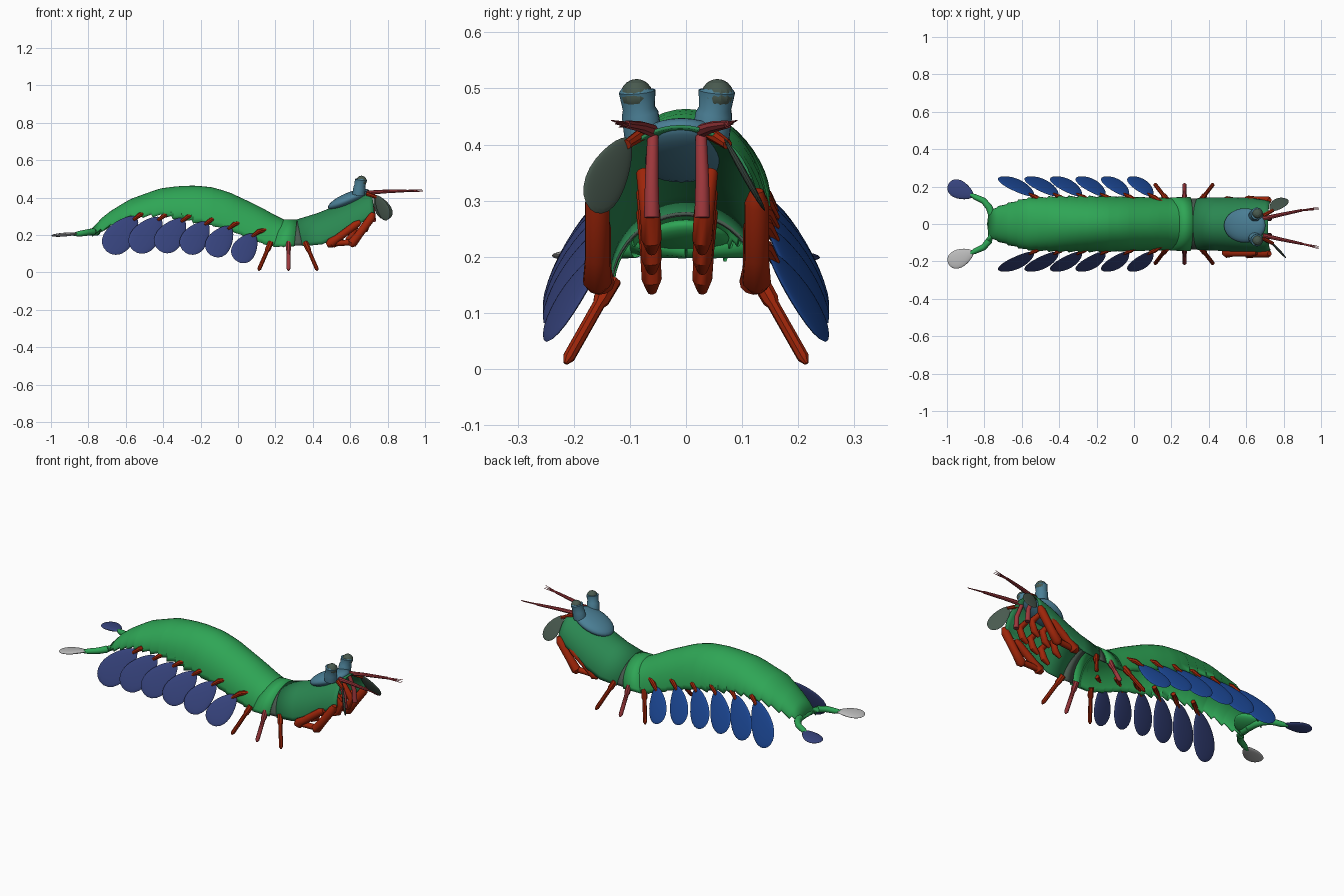
import bpy, bmesh, math
from mathutils import Vector, Matrix

if "Cube" in bpy.data.objects:
    bpy.data.objects.remove(bpy.data.objects["Cube"])


def material(name, *rgb):
    col = [(c / 255) ** 2.2 for c in rgb] + [1]
    m = bpy.data.materials.new(name)
    m.use_nodes = True
    m.diffuse_color = col
    m.node_tree.nodes["Principled BSDF"].inputs["Base Color"].default_value = col
    return m


GREEN = material("shell green", 50, 164, 86)
CARAPACE = material("carapace green", 46, 134, 82)
GREY = material("grey green", 74, 90, 80)
TEAL = material("teal", 76, 126, 148)
RED = material("leg red", 158, 42, 18)
MAROON = material("antenna red", 156, 58, 62)
INDIGO = material("indigo", 58, 70, 126)
BLUE = material("blue", 34, 74, 150)
PALE = material("pale grey", 186, 186, 186)


def finish(name, bm, mat, angle=40):
    bmesh.ops.recalc_face_normals(bm, faces=bm.faces)
    me = bpy.data.meshes.new(name)
    bm.to_mesh(me)
    bm.free()
    me.materials.append(mat)
    ob = bpy.data.objects.new(name, me)
    bpy.context.collection.objects.link(ob)
    bpy.ops.object.select_all(action="DESELECT")
    ob.select_set(True)
    bpy.context.view_layer.objects.active = ob
    bpy.ops.object.shade_smooth_by_angle(angle=math.radians(angle))
    return ob


def bridge(bm, rings, closed):
    for a, b in zip(rings, rings[1:]):
        n = len(a)
        for i in range(n if closed else n - 1):
            j = (i + 1) % n
            bm.faces.new((a[i], a[j], b[j], b[i]))


def shell(name, sections, mat, n=24):
    """Open arched shell; a section is (top x, top z, edge x, edge z, half width, centre y)."""
    bm = bmesh.new()
    rings = []
    for xt, zt, xb, zb, hw, cy in sections:
        ring = []
        for i in range(n + 1):
            a = math.pi * i / n
            s = math.sin(a)
            ring.append(bm.verts.new((xb + (xt - xb) * s, cy + hw * math.cos(a), zb + (zt - zb) * s)))
        rings.append(ring)
    bridge(bm, rings, False)
    ob = finish(name, bm, mat)
    mod = ob.modifiers.new("thickness", "SOLIDIFY")
    mod.thickness = 0.006
    mod.offset = -1
    return ob


def tube(name, pts, radii, mat, n=10):
    pts = [Vector(p) for p in pts]
    bm = bmesh.new()
    rings = []
    for i, p in enumerate(pts):
        d = (pts[min(i + 1, len(pts) - 1)] - pts[max(i - 1, 0)]).normalized()
        u = d.cross(Vector((0.3, 1, 0.1))).normalized()
        v = d.cross(u)
        rings.append([bm.verts.new(p + radii[i] * (u * math.cos(t) + v * math.sin(t)))
                      for t in (math.tau * k / n for k in range(n))])
    bridge(bm, rings, True)
    bm.faces.new(rings[0])
    bm.faces.new(rings[-1])
    return finish(name, bm, mat)


def paddle(name, start, tip, side, width, mat, thick=0.008):
    """Egg-shaped leaf from start to tip, broad along the side direction."""
    start, tip, side = Vector(start), Vector(tip), Vector(side)
    d = (tip - start).normalized()
    w = (side - d * side.dot(d)).normalized()
    n = d.cross(w)
    bm = bmesh.new()
    bmesh.ops.create_uvsphere(bm, u_segments=24, v_segments=12, radius=1)
    for v in bm.verts:
        x, y, z = v.co
        v.co = (start + tip) / 2 + d * x * (tip - start).length / 2 \
            + w * y * width / 2 * (1 + 0.28 * x) + n * z * thick
    return finish(name, bm, mat, 60)


# Abdomen: (x, top z, edge z, half width)
PROFILE = [(-0.78, 0.235, 0.2, 0.07), (-0.71, 0.31, 0.235, 0.10), (-0.58, 0.39, 0.295, 0.138),
           (-0.42, 0.448, 0.305, 0.147), (-0.32, 0.461, 0.287, 0.148), (-0.23, 0.464, 0.268, 0.148),
           (-0.14, 0.455, 0.25, 0.148), (-0.05, 0.43, 0.227, 0.146), (0.115, 0.352, 0.158, 0.142),
           (0.19, 0.31, 0.138, 0.138), (0.25, 0.28, 0.135, 0.135)]


def at(x):
    for a, b in zip(PROFILE, PROFILE[1:]):
        if x <= b[0] + 1e-6:
            t = (x - a[0]) / (b[0] - a[0])
            return [p + (q - p) * t for p, q in zip(a, b)]


sections = []
x = -0.78
while x < 0.25:
    flare = 1 if x < -0.2 else 0.3
    for dx, k in ((0, 1), (0.045, -1)):
        px, zt, zb, hw = at(min(x + dx, 0.25))
        sections.append((px, zt, px, zb - 0.008 * k * flare, hw * (1 + 0.03 * k * flare), 0))
    x += 0.054
shell("abdomen", sections, GREEN)

# Telson
paddle("telson", (-0.68, 0, 0.26), (-0.785, 0, 0.215), (0, 1, 0), 0.15, GREEN, 0.02)

# Thorax bands
shell("thorax_band", [(0.235, 0.283, 0.19, 0.138, 0.142, 0), (0.315, 0.283, 0.30, 0.138, 0.145, 0)], GREEN)
shell("thorax_joint", [(0.30, 0.278, 0.29, 0.142, 0.137, 0), (0.33, 0.28, 0.36, 0.145, 0.137, 0)], GREY)

# Carapace
shell("carapace", [(0.315, 0.283, 0.345, 0.14, 0.14, 0), (0.42, 0.315, 0.45, 0.15, 0.143, 0),
                   (0.52, 0.355, 0.54, 0.19, 0.145, -0.003), (0.62, 0.4, 0.63, 0.25, 0.144, -0.006),
                   (0.69, 0.43, 0.71, 0.29, 0.138, -0.01), (0.715, 0.435, 0.73, 0.31, 0.13, -0.01)], CARAPACE)

# Head shield on the carapace
bm = bmesh.new()
bmesh.ops.create_uvsphere(bm, u_segments=28, v_segments=14, radius=1, matrix=Matrix.Translation(
    (0.592, -0.008, 0.39)) @ Matrix.Rotation(math.radians(-23), 4, "Y") @ Matrix.Diagonal((0.12, 0.092, 0.036, 1)))
finish("head_shield", bm, TEAL, 60)

HEAD_Y = -0.016
for side, tag in ((1, "left"), (-1, "right")):
    def pt(x, y, z, cy=HEAD_Y):
        return (x, cy + side * y, z)

    # Eyes on flared stalks
    tube("eye_stalk_" + tag, [pt(0.645, 0.06, 0.415), pt(0.65, 0.066, 0.455), pt(0.652, 0.068, 0.465),
                              pt(0.657, 0.071, 0.495), pt(0.657, 0.071, 0.499)],
         [0.034, 0.033, 0.029, 0.033, 0.028], TEAL, 16)
    bm = bmesh.new()
    bmesh.ops.create_uvsphere(bm, u_segments=14, v_segments=9, radius=0.029,
                              matrix=Matrix.Translation(pt(0.66, 0.072, 0.488)))
    finish("eye_" + tag, bm, GREY, 20)

    # Antennules with split ends
    tip_y = 0.1 if side > 0 else 0.11
    tube("antennule_" + tag, [pt(0.69, 0.045, 0.425), pt(0.78, 0.065, 0.432), pt(0.9, 0.09, 0.436)],
         [0.012, 0.010, 0.007], MAROON, 8)
    for k in (-1, 0, 1):
        tube("antennule_whip_" + tag, [pt(0.89, 0.088, 0.436), pt(0.988, tip_y + 0.007 * k, 0.437 + 0.006 * k)],
             [0.005, 0.001], MAROON, 6)

    # Antennal scales
    broad = (1, 0, 0) if side > 0 else (0.5, -0.6, 0.5)
    paddle("antennal_scale_" + tag, pt(0.735, 0.085, 0.41), pt(0.805, 0.155, 0.285), broad, 0.085, GREY, 0.006)
    tube("scale_stalk_" + tag, [pt(0.69, 0.06, 0.42), pt(0.745, 0.09, 0.4)], [0.012, 0.009], RED, 8)

    # Large striking claws
    tube("striking_claw_" + tag, [pt(0.725, 0.142, 0.318), pt(0.715, 0.142, 0.295), pt(0.645, 0.142, 0.2),
                                  pt(0.61, 0.142, 0.155), pt(0.6, 0.142, 0.14)],
         [0.012, 0.022, 0.022, 0.026, 0.012], RED, 12)
    tube("claw_arm_" + tag, [pt(0.655, 0.138, 0.27), pt(0.63, 0.138, 0.255), pt(0.53, 0.138, 0.18),
                             pt(0.495, 0.138, 0.155), pt(0.475, 0.138, 0.145)],
         [0.012, 0.02, 0.021, 0.027, 0.012], RED, 12)
    tube("claw_link_" + tag, [pt(0.5, 0.135, 0.155), pt(0.61, 0.14, 0.16)], [0.016, 0.016], RED, 10)

    # Mouth limbs between the claws
    tube("mouth_stalk_" + tag, [pt(0.69, 0.043, 0.415), pt(0.72, 0.045, 0.34), pt(0.725, 0.045, 0.27)],
         [0.01, 0.012, 0.014], MAROON)
    for i in range(3):
        bx, bz = 0.70 - 0.07 * i, 0.28 - 0.035 * i
        tube("mouth_limb_" + tag, [pt(bx - 0.06, 0.06, bz + 0.07), pt(bx, 0.048, bz), pt(bx - 0.02, 0.045, bz - 0.05),
                                   pt(bx - 0.05, 0.045, bz - 0.07)], [0.013, 0.018, 0.018, 0.009], RED)

    # Walking legs
    for x0, x1, mat in ((0.175, 0.11, RED), (0.27, 0.27, MAROON), (0.36, 0.425, RED)):
        def along(t):
            return pt(x0 + (x1 - x0) * t, 0.13 + 0.085 * t, 0.16 - 0.15 * t, 0)
        tube("walking_leg_" + tag, [along(t) for t in (0, 0.25, 0.3, 0.93, 1)],
             [0.016, 0.015, 0.011, 0.011, 0.004], mat, 8)

    # Swimming paddles on short stems
    for i, px in enumerate((-0.545, -0.415, -0.29, -0.165, -0.04, 0.088)):
        t = i / 5
        pz = (0.295, 0.292, 0.285, 0.268, 0.245, 0.205)[i]
        top = pt(px, 0.148, pz, 0)
        tip = pt(px - 0.155 + 0.06 * t, 0.255, pz - 0.185 + 0.04 * t, 0)
        paddle("swimming_paddle_" + tag, top, tip, (0.19, 0, -0.12), 0.15 - 0.025 * t,
               BLUE if side > 0 else INDIGO)
        tube("paddle_stem_" + tag, [pt(px + 0.06, 0.115, pz + 0.022, 0), pt(px + 0.02, 0.143, pz + 0.012, 0),
                                    pt(px - 0.015, 0.16, pz - 0.015, 0)], [0.012, 0.013, 0.008], RED, 8)

    # Tail fan arms and blades
    tube("tail_arm_" + tag, [pt(-0.755, 0, 0.217, 0), pt(-0.76, 0.05, 0.217, 0), pt(-0.775, 0.09, 0.217, 0),
                             pt(-0.805, 0.125, 0.213, 0), pt(-0.85, 0.145, 0.206, 0), pt(-0.88, 0.16, 0.203, 0)],
         [0.02, 0.02, 0.019, 0.017, 0.015, 0.008], GREEN, 12)
    paddle("tail_blade_" + tag, pt(-0.86, 0.148, 0.207, 0), pt(-0.993, 0.212, 0.197, 0), (0.4, 0.9, 0), 0.095,
           INDIGO if side > 0 else PALE, 0.01)
